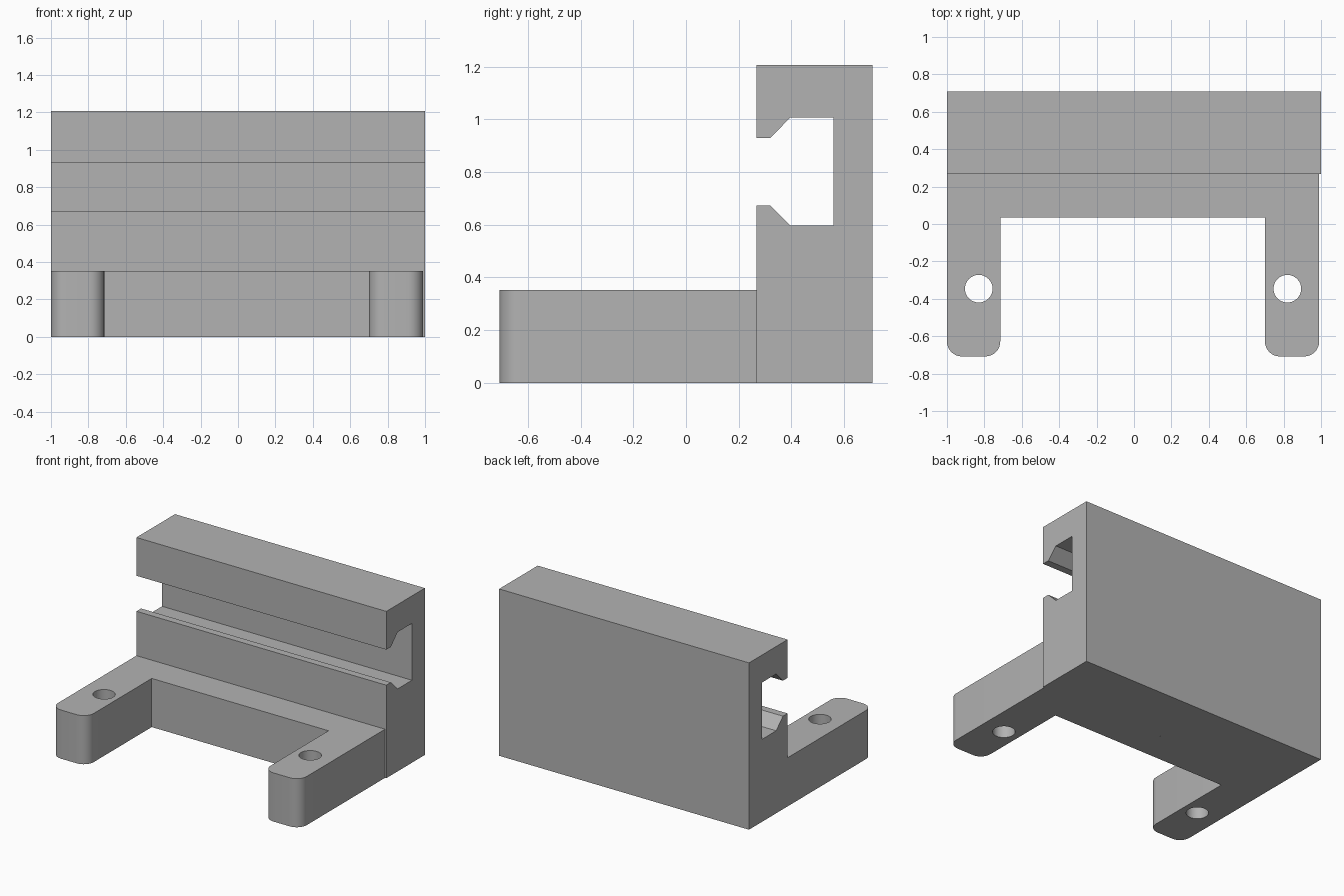
import bpy
import bmesh
from math import radians
from mathutils import Vector

cube = bpy.data.objects.get("Cube")
if cube:
    bpy.data.objects.remove(cube, do_unlink=True)

GREY = (0.45, 0.45, 0.45, 1.0)
grey = bpy.data.materials.new("plain grey")
grey.use_nodes = True
grey.diffuse_color = GREY
grey.node_tree.nodes["Principled BSDF"].inputs["Base Color"].default_value = GREY


def extrude_outline(name, points, direction, round_test=None, radius=0.0):
    """Extrude a closed outline; optionally round the edges picked by a test."""
    bm = bmesh.new()
    face = bm.faces.new([bm.verts.new(p) for p in points])
    result = bmesh.ops.extrude_face_region(bm, geom=[face])
    moved = [v for v in result["geom"] if isinstance(v, bmesh.types.BMVert)]
    bmesh.ops.translate(bm, verts=moved, vec=Vector(direction))
    if round_test:
        edges = [e for e in bm.edges if round_test(*[v.co for v in e.verts])]
        bmesh.ops.bevel(bm, geom=edges, offset=radius, segments=8,
                        profile=0.5, affect='EDGES')
    bmesh.ops.recalc_face_normals(bm, faces=bm.faces[:])
    mesh = bpy.data.meshes.new(name)
    bm.to_mesh(mesh)
    bm.free()
    mesh.materials.append(grey)
    obj = bpy.data.objects.new(name, mesh)
    bpy.context.collection.objects.link(obj)
    return obj


FRONT, JOINT, BACK = -0.708, 0.267, 0.708
BASE_TOP, TOP = 0.352, 1.207

# Upright rail with a dovetail slot open to the front
rail_profile = [
    (JOINT, 0), (BACK, 0), (BACK, TOP), (JOINT, TOP),
    (JOINT, 0.93), (0.32, 0.93), (0.397, 1.008), (0.56, 1.008),
    (0.56, 0.597), (0.397, 0.597), (0.32, 0.673), (JOINT, 0.673),
]
extrude_outline("slotted_rail", [(-1, y, z) for y, z in rail_profile], (2, 0, 0))

# U-shaped base with two legs reaching forward
LEFT, RIGHT, CROTCH = 0.99, -1.0, 0.035
base_outline = [
    (RIGHT, JOINT), (RIGHT, FRONT), (-0.715, FRONT), (-0.715, CROTCH),
    (0.70, CROTCH), (0.70, FRONT), (LEFT, FRONT), (LEFT, JOINT),
]


def is_leg_corner(a, b):
    return abs(a.z - b.z) > 0.1 and a.y < FRONT + 0.01


base = extrude_outline("forked_base", [(x, y, 0) for x, y in base_outline],
                       (0, 0, BASE_TOP), is_leg_corner, 0.08)

# Screw holes through the legs
for side, x in (("right", -0.83), ("left", 0.82)):
    bpy.ops.mesh.primitive_cylinder_add(vertices=32, radius=0.074, depth=1,
                                        location=(x, -0.346, BASE_TOP / 2))
    cutter = bpy.context.object
    cutter.name = side + "_hole_cutter"
    cutter.data.materials.append(grey)
    cutter.hide_render = True
    cutter.hide_set(True)
    cut = base.modifiers.new(side + "_hole", 'BOOLEAN')
    cut.operation = 'DIFFERENCE'
    cut.solver = 'EXACT'
    cut.object = cutter

# Apply the holes, then remove the cutters
bpy.ops.object.select_all(action='DESELECT')
bpy.context.view_layer.objects.active = base
base.select_set(True)
for mod in list(base.modifiers):
    cutter = mod.object
    bpy.ops.object.modifier_apply(modifier=mod.name)
    bpy.data.objects.remove(cutter, do_unlink=True)
bpy.ops.object.shade_smooth_by_angle(angle=radians(30))
